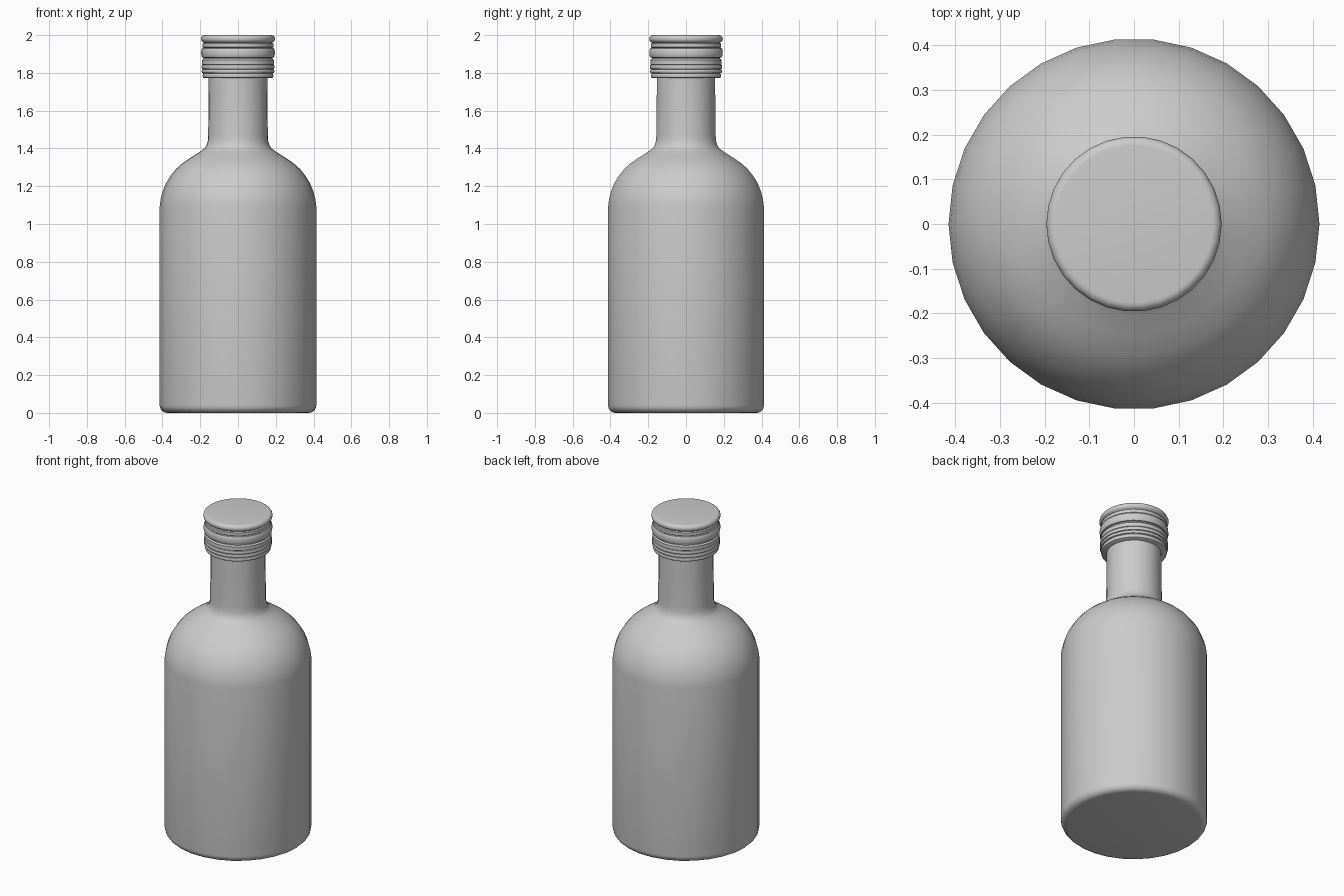
import bpy, bmesh, math

if "Cube" in bpy.data.objects:
    bpy.data.objects.remove(bpy.data.objects["Cube"])

SIDES = 30


def lathe(name, profile):
    """Revolve an (r, z) profile about z; r = 0 ends become poles."""
    bm = bmesh.new()
    rings = []
    for r, z in profile:
        if r == 0:
            rings.append([bm.verts.new((0, 0, z))] * SIDES)
        else:
            rings.append([bm.verts.new((r * math.cos(math.tau * i / SIDES),
                                        r * math.sin(math.tau * i / SIDES), z))
                          for i in range(SIDES)])
    for a, b in zip(rings, rings[1:]):
        for i in range(SIDES):
            j = (i + 1) % SIDES
            bm.faces.new(list(dict.fromkeys((a[i], a[j], b[j], b[i]))))
    bmesh.ops.recalc_face_normals(bm, faces=bm.faces)
    mesh = bpy.data.meshes.new(name)
    bm.to_mesh(mesh)
    bm.free()
    obj = bpy.data.objects.new(name, mesh)
    bpy.context.collection.objects.link(obj)
    bpy.context.view_layer.objects.active = obj
    obj.select_set(True)
    bpy.ops.object.shade_smooth_by_angle(angle=math.radians(40))
    obj.select_set(False)
    return obj


def bead(r_in, r_out, z0, z1, n=6):
    """Rounded ridge bulging from r_in to r_out between two heights."""
    return [(r_in + (r_out - r_in) * math.sin(math.pi * k / n) ** 0.6,
             (z0 + z1) / 2 - (z1 - z0) / 2 * math.cos(math.pi * k / n))
            for k in range(n + 1)]


# Glass body: rounded foot, straight wall, domed shoulder, neck
foot = [(0.375 + 0.04 * math.sin(a), 0.04 - 0.04 * math.cos(a))
        for a in (math.pi / 2 * k / 5 for k in range(6))]
shoulder = [(0.415, 1.09), (0.410, 1.13), (0.400, 1.17), (0.382, 1.215),
            (0.357, 1.256), (0.328, 1.292), (0.293, 1.323), (0.250, 1.352),
            (0.205, 1.38), (0.180, 1.398), (0.167, 1.415), (0.160, 1.44)]
neck = [(0.158, 1.47), (0.156, 1.64), (0.155, 1.79), (0, 1.79)]
lathe("bottle_body", [(0, 0)] + foot + shoulder + neck)

# Screw cap: tamper ring ridges, wide rolled bead, rolled top edge
cap = [(0, 1.772), (0.178, 1.772)]
cap += bead(0.181, 0.187, 1.774, 1.797)
cap += bead(0.183, 0.193, 1.799, 1.818)
cap += bead(0.185, 0.193, 1.820, 1.842)
cap += [(0.190, 1.845), (0.190, 1.868), (0.182, 1.875)]
cap += bead(0.182, 0.195, 1.880, 1.932, 8)
cap += [(0.187, 1.936), (0.187, 1.955), (0.180, 1.959)]
cap += [(0.176 + 0.02 * math.cos(a), 1.98 + 0.02 * math.sin(a))
        for a in (math.radians(d) for d in range(-75, 91, 15))]
cap += [(0, 2.0)]
lathe("screw_cap", cap)
